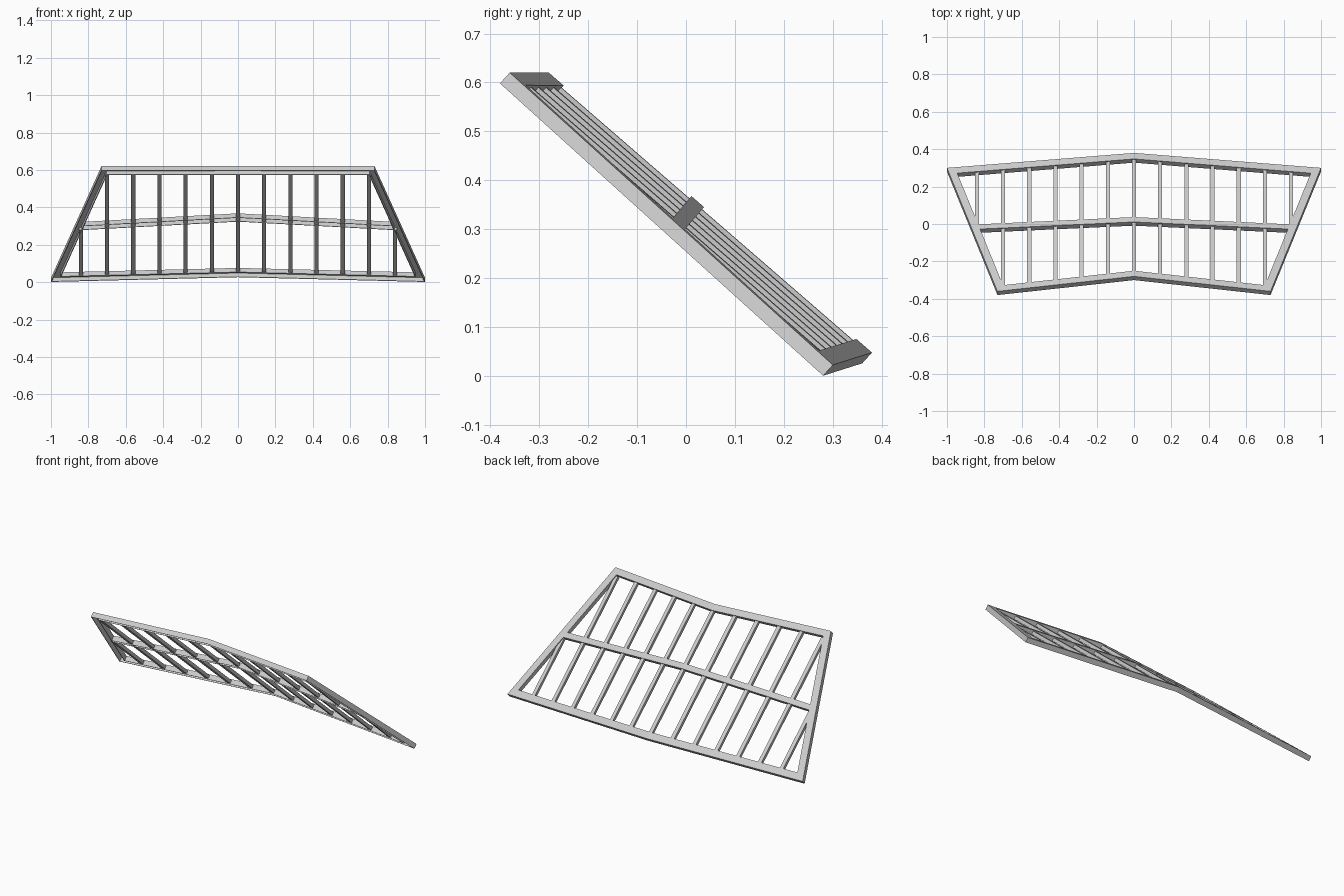
import bpy
import bmesh
from mathutils import Vector

cube = bpy.data.objects.get("Cube")
if cube:
    bpy.data.objects.remove(cube, do_unlink=True)

steel = bpy.data.materials.new("light grey steel")
steel.use_nodes = True
steel.diffuse_color = (0.6, 0.6, 0.6, 1)
steel.node_tree.nodes["Principled BSDF"].inputs["Base Color"].default_value = (0.6, 0.6, 0.6, 1)

DEPTH = Vector((0, -0.02, -0.022))  # from the top of a rail to its underside
WALL = 0.09                         # wall of a channel, as a share of its width

# Sections as (share across, share down)
CHANNEL = [(0, 0), (1, 0), (1, 1), (1 - WALL, 1), (1 - WALL, WALL),
           (WALL, WALL), (WALL, 1), (0, 1)]
BAR = [(0, 0.2), (1, 0.2), (1, 0.85), (0, 0.85)]


def on_roof(p, down):
    """Point on the two sloping wings that meet along x = 0."""
    x, y = p
    z = 0.62 - 0.0946 * abs(x) - 0.866 * (y + 0.28)
    return Vector((x, y, z)) + DEPTH * down


def sweep(name, stations, section):
    """Carry a section through stations, each an (outer, inner) pair in plan."""
    bm = bmesh.new()
    rings = []
    for outer, inner in stations:
        a, b = Vector(outer), Vector(inner)
        rings.append([bm.verts.new(on_roof(a.lerp(b, s), d)) for s, d in section])
    n = len(section)
    for r, q in zip(rings, rings[1:]):
        for i in range(n):
            j = (i + 1) % n
            bm.faces.new((r[i], r[j], q[j], q[i]))
    bm.faces.new(rings[0])
    bm.faces.new(rings[-1][::-1])
    bmesh.ops.recalc_face_normals(bm, faces=bm.faces)
    mesh = bpy.data.meshes.new(name)
    bm.to_mesh(mesh)
    bm.free()
    mesh.materials.append(steel)
    obj = bpy.data.objects.new(name, mesh)
    bpy.context.collection.objects.link(obj)


def flip(station):
    return tuple((-x, y) for x, y in station)


# Plan corners of the frame, outer then inner edge
front_mid, front_end = ((0, -0.28), (0, -0.25)), ((0.73, -0.36), (0.70, -0.327))
back_mid, back_end = ((0, 0.38), (0, 0.348)), ((1, 0.30), (0.945, 0.272))
cross_mid, cross_end = ((0, 0.037), (0, 0.011)), ((0.836, -0.002), (0.825, -0.027))

# Bent cross rails
for name, end, mid in (("front_rail", front_end, front_mid),
                       ("back_rail", back_end, back_mid),
                       ("middle_rail", cross_end, cross_mid)):
    sweep(name, [flip(end), mid, end], CHANNEL)

# Sloping side rails
sweep("left_side_rail", [front_end, back_end], CHANNEL)
sweep("right_side_rail", [flip(front_end), flip(back_end)], CHANNEL)

# Thin bars running down the slope
HALF = 0.011
for k in range(-6, 7):
    x = 0.14 * k
    back = 0.35 - 0.08 * abs(x)
    front = -0.252 - 0.11 * abs(x)
    if abs(k) == 6:
        front = 0.0
    elif abs(k) == 5:
        front = -0.322
    stations = [((x - HALF, y), (x + HALF, y)) for y in (front, back)]
    if k == 0:  # the ridge bar is bent like the rails
        for side, a, b in (("left", 0, HALF), ("right", -HALF, 0)):
            sweep("ridge_bar_" + side, [((a, y), (b, y)) for y in (front, back)], BAR)
    else:
        sweep(f"bar_{k + 7}", stations, BAR)
